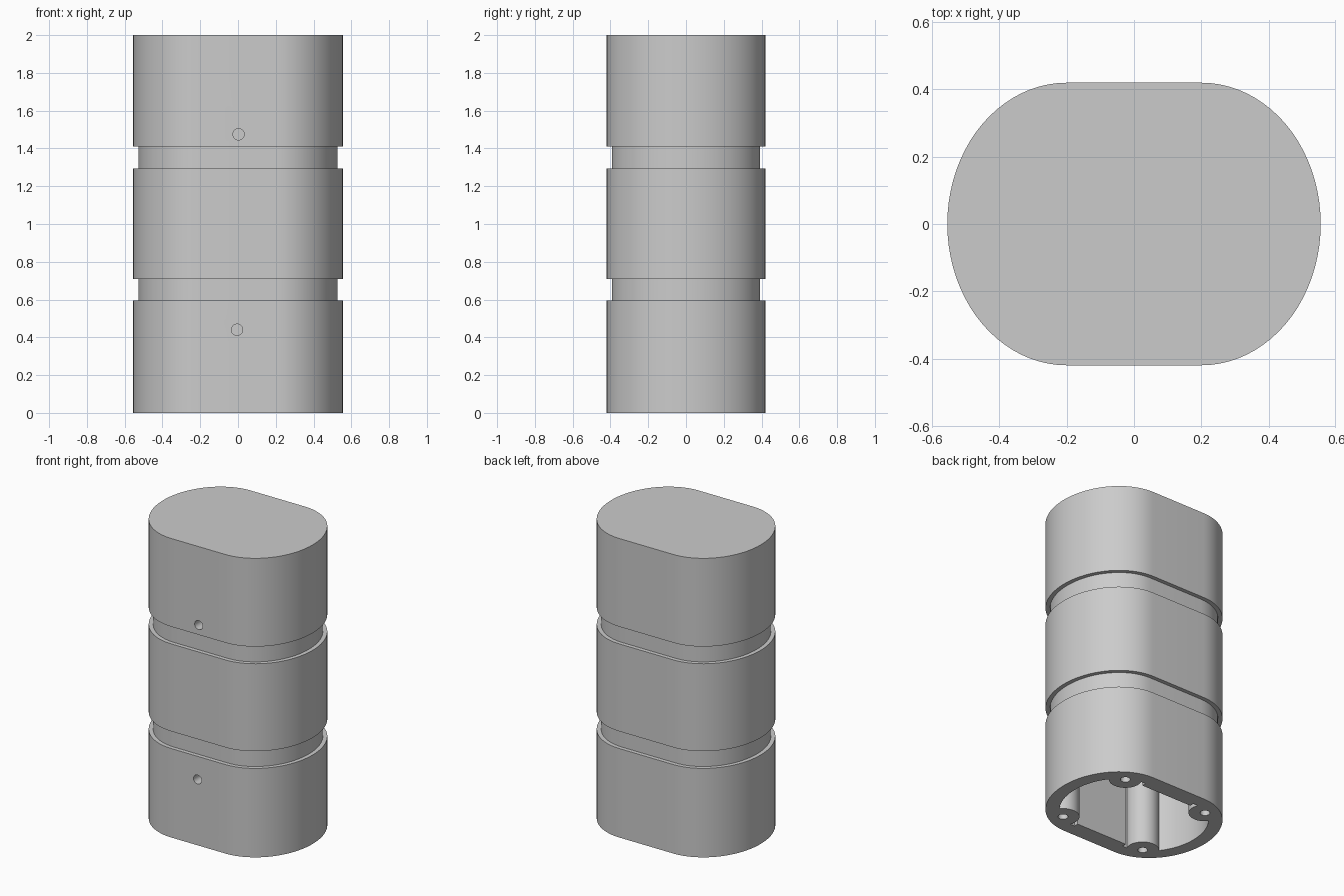
import bpy, bmesh, math
from mathutils import Matrix, Vector

if "Cube" in bpy.data.objects:
    bpy.data.objects.remove(bpy.data.objects["Cube"], do_unlink=True)

grey = bpy.data.materials.new("plain grey")
grey.use_nodes = True
grey.diffuse_color = (0.6, 0.6, 0.6, 1)
grey.node_tree.nodes["Principled BSDF"].inputs["Base Color"].default_value = (0.6, 0.6, 0.6, 1)


def finish(bm, name):
    bmesh.ops.recalc_face_normals(bm, faces=bm.faces)
    mesh = bpy.data.meshes.new(name)
    bm.to_mesh(mesh)
    bm.free()
    mesh.materials.append(grey)
    ob = bpy.data.objects.new(name, mesh)
    bpy.context.collection.objects.link(ob)
    return ob


def outline(inset, steps=40):
    """Two half ellipses joined by straight front and back edges."""
    pts = []
    for side in (1, -1):
        for i in range(steps + 1):
            a = math.pi * (i / steps - 0.5)
            pts.append((side * (0.2 + (0.355 - inset) * math.cos(a)),
                        side * (0.42 - inset) * math.sin(a)))
    return pts


def loft(name, levels):
    """Skin a stack of (height, inset) outlines and cap both ends."""
    bm = bmesh.new()
    rings = [[bm.verts.new((x, y, z)) for x, y in outline(inset)] for z, inset in levels]
    for low, high in zip(rings, rings[1:]):
        for i in range(len(low)):
            j = (i + 1) % len(low)
            bm.faces.new((low[i], low[j], high[j], high[i]))
    bm.faces.new(rings[0])
    bm.faces.new(rings[-1])
    return finish(bm, name)


def rod(name, centre, radius, length, rotation=Matrix()):
    bm = bmesh.new()
    bmesh.ops.create_cone(bm, cap_ends=True, segments=32, radius1=radius, radius2=radius,
                          depth=length, matrix=Matrix.Translation(centre) @ rotation)
    return finish(bm, name)


def block(name, centre, size):
    bm = bmesh.new()
    bmesh.ops.create_cube(bm, size=1, matrix=Matrix.Translation(centre) @ Matrix.Diagonal((*size, 1)))
    return finish(bm, name)


def cut(target, cutter):
    mod = target.modifiers.new("cut", "BOOLEAN")
    mod.operation = "DIFFERENCE"
    mod.solver = "EXACT"
    mod.object = cutter
    bpy.context.view_layer.objects.active = target
    bpy.ops.object.modifier_apply(modifier=mod.name)
    bpy.data.objects.remove(cutter, do_unlink=True)


# Closed-top housing with two grooves around it
groove = 0.027
body = loft("housing", [(0, 0), (0.595, 0), (0.595, groove), (0.71, groove), (0.71, 0),
                        (1.295, 0), (1.295, groove), (1.41, groove), (1.41, 0), (2, 0)])

# Hollow inside, leaving four screw columns and two thicker flat walls
cavity = loft("cavity", [(-0.1, 0.085), (1.9, 0.085)])
corners = [(sx * 0.315, sy * 0.294) for sx in (1, -1) for sy in (1, -1)]
for x, y in corners:
    cut(cavity, rod("screw_column", (x, y, 0.95), 0.1, 2.3))
for side in (1, -1):
    cut(cavity, block("wall_pad", (0, side * 0.4, 0.95), (0.38, 0.19, 2.3)))
cut(body, cavity)

# Screw holes in the columns
for x, y in corners:
    cut(body, rod("screw_hole", (x, y, 0.2), 0.03, 0.8))

# Two small holes through the front wall
for x, z in ((0.003, 1.475), (-0.005, 0.44)):
    cut(body, rod("front_hole", (x, -0.4, z), 0.03, 0.3, Matrix.Rotation(math.pi / 2, 4, "X")))

bpy.ops.object.select_all(action="DESELECT")
body.select_set(True)
bpy.context.view_layer.objects.active = body
bpy.ops.object.shade_smooth_by_angle(angle=math.radians(30))
